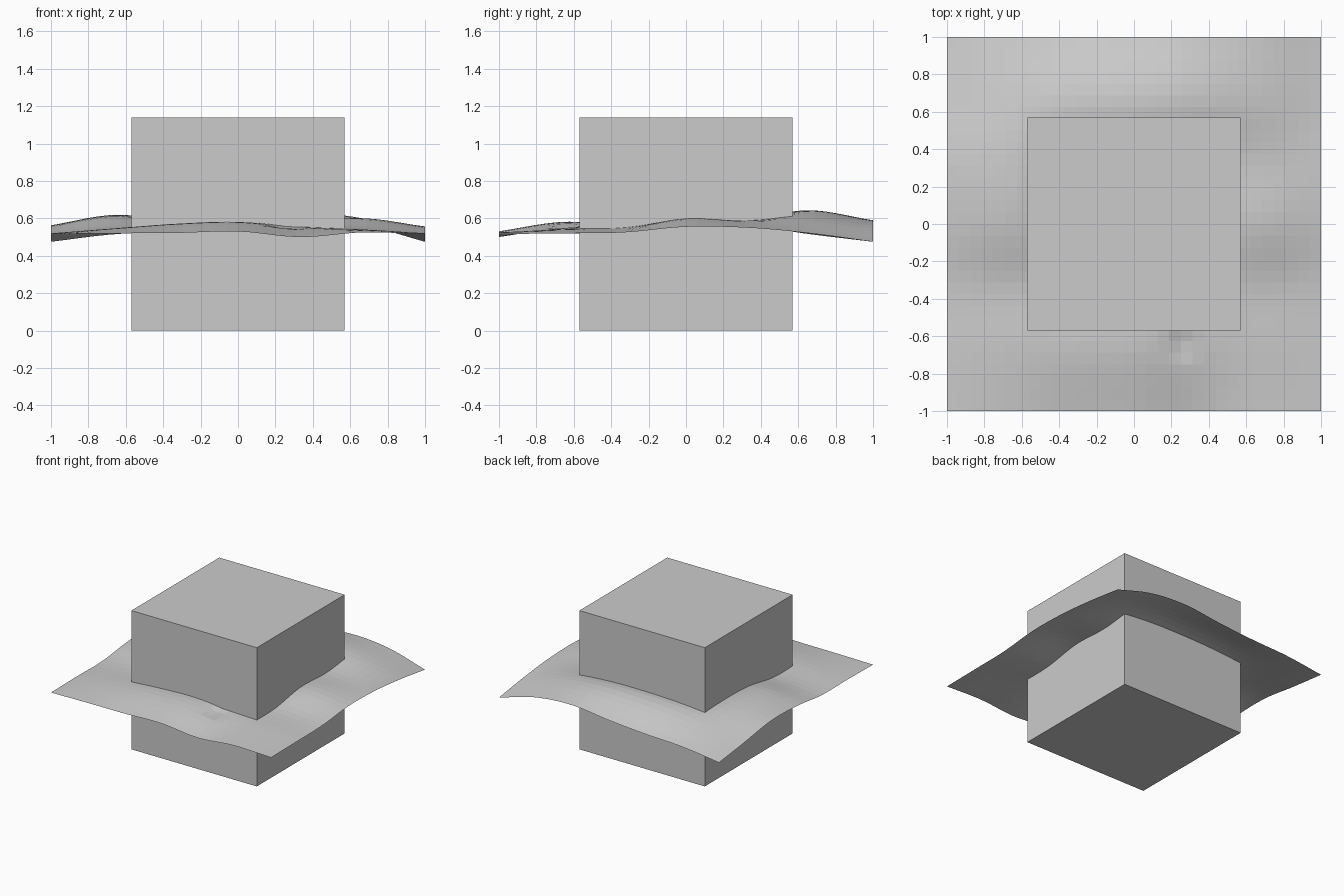
import bpy, math

if "Cube" in bpy.data.objects:
    bpy.data.objects.remove(bpy.data.objects["Cube"])

# Cube block
S = 1.14
bpy.ops.mesh.primitive_cube_add(size=S, location=(0, 0, S / 2))
bpy.context.object.name = "block"

# Coarse height map of the rippled sheet (rows: y from -1 to 1, columns: x from -1 to 1)
H = [
    [.516, .520, .522, .530, .500, .525, .516],
    [.520, .545, .570, .580, .550, .540, .520],
    [.520, .550, .560, .570, .560, .545, .525],
    [.555, .610, .580, .580, .580, .600, .555],
    [.560, .615, .600, .600, .590, .585, .550],
    [.515, .580, .625, .640, .640, .600, .520],
    [.475, .515, .530, .555, .590, .565, .475],
]


def spline(v, t):
    """Catmull-Rom through evenly spaced values, t in -1..1."""
    u = (t + 1) / 2 * (len(v) - 1)
    i = max(0, min(int(u), len(v) - 2))
    f = u - i
    b, c = v[i], v[i + 1]
    a = v[i - 1] if i > 0 else 2 * b - c
    d = v[i + 2] if i + 2 < len(v) else 2 * c - b
    return b + .5 * f * (c - a + f * (2 * a - 5 * b + 4 * c - d + f * (3 * (b - c) + d - a)))


def height(x, y):
    z = spline([spline(row, x) for row in H], y)
    # small dimple in front of the block
    return z - .02 * math.exp(-((x - .25) ** 2 + (y + .65) ** 2) / .004)


# Rippled sheet
bpy.ops.mesh.primitive_grid_add(x_subdivisions=32, y_subdivisions=32, size=2)
sheet = bpy.context.object
sheet.name = "rippled_sheet"
for v in sheet.data.vertices:
    v.co.z = height(v.co.x, v.co.y)
